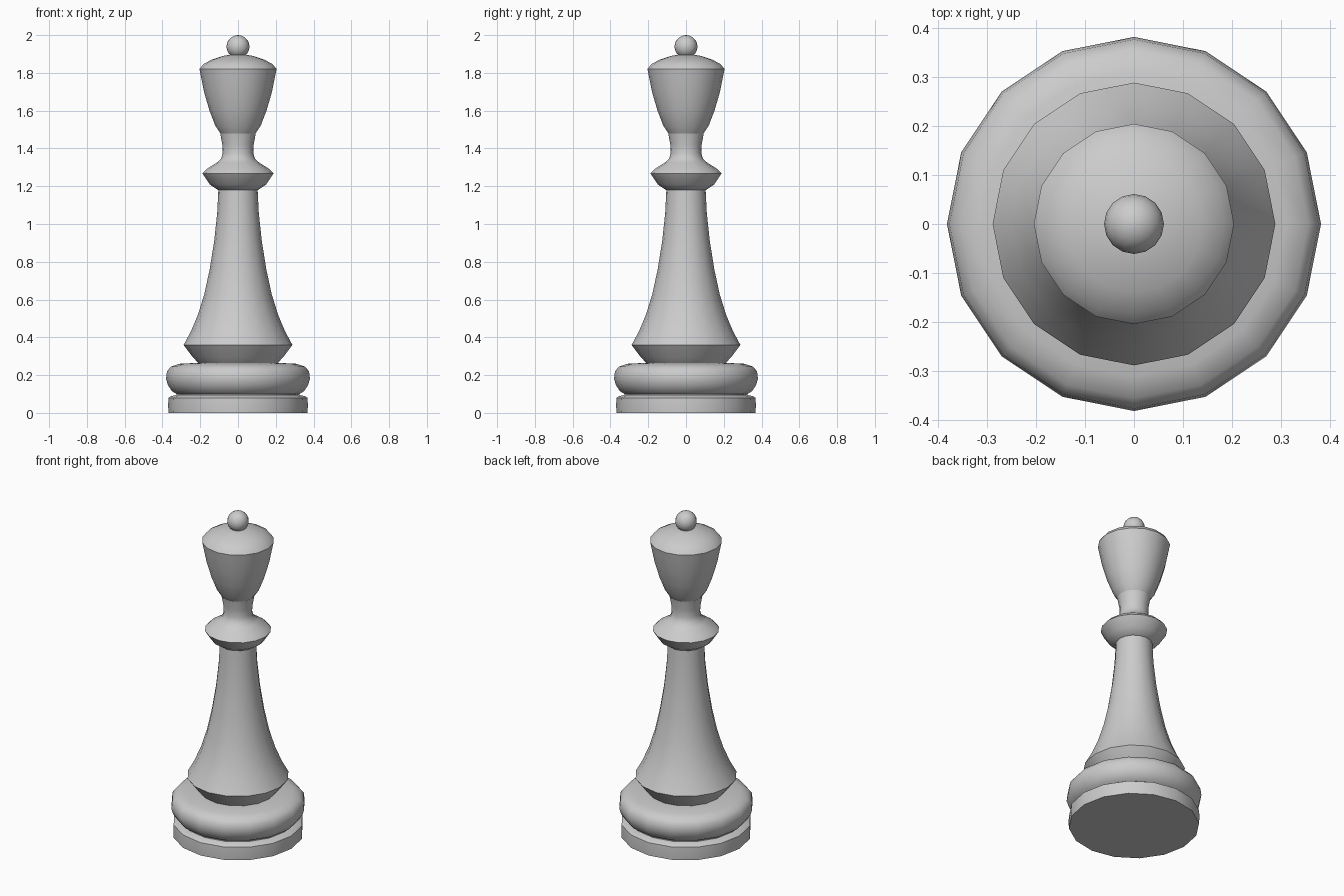
import bpy, bmesh, math

if "Cube" in bpy.data.objects:
    bpy.data.objects.remove(bpy.data.objects["Cube"])

SIDES = 16


def lathe(name, profile, sides=SIDES, offset=0.0):
    """Spin a (radius, height) profile round the z axis; radius 0 makes a pole."""
    bm = bmesh.new()
    rings = []
    for r, z in profile:
        if r == 0:
            rings.append([bm.verts.new((0, 0, z))] * sides)
        else:
            rings.append([bm.verts.new((r * math.cos(offset + math.tau * i / sides),
                                        r * math.sin(offset + math.tau * i / sides), z))
                          for i in range(sides)])
    for low, high in zip(rings, rings[1:]):
        for i in range(sides):
            j = (i + 1) % sides
            corners = list(dict.fromkeys((low[i], low[j], high[j], high[i])))
            bm.faces.new(corners)
    bmesh.ops.recalc_face_normals(bm, faces=bm.faces)
    mesh = bpy.data.meshes.new(name)
    bm.to_mesh(mesh)
    bm.free()
    obj = bpy.data.objects.new(name, mesh)
    bpy.context.collection.objects.link(obj)
    bpy.ops.object.select_all(action='DESELECT')
    obj.select_set(True)
    bpy.context.view_layer.objects.active = obj
    bpy.ops.object.shade_smooth_by_angle(angle=math.radians(40))
    return obj


# Foot disc, groove, rounded ring, flared skirt, tapering stem, collar and neck
lathe("body", [
    (0, 0), (0.368, 0), (0.37, 0.04), (0.368, 0.08), (0.355, 0.088),
    (0.325, 0.095), (0.325, 0.10), (0.35, 0.115), (0.37, 0.145),
    (0.381, 0.18), (0.376, 0.22), (0.355, 0.245), (0.31, 0.26), (0.21, 0.265),
    (0.24, 0.295), (0.288, 0.36),
    (0.25, 0.43), (0.212, 0.52), (0.178, 0.63), (0.15, 0.76),
    (0.126, 0.91), (0.11, 1.06), (0.104, 1.18),
    (0.109, 1.182), (0.15, 1.21), (0.188, 1.268), (0.165, 1.292),
    (0.112, 1.325), (0.09, 1.345), (0.081, 1.375), (0.083, 1.42), (0.094, 1.48),
    (0, 1.48)])

# Goblet-shaped head with domed top
lathe("head", [
    (0, 1.475), (0.092, 1.478), (0.12, 1.52), (0.151, 1.60), (0.18, 1.70),
    (0.196, 1.78), (0.204, 1.82), (0.185, 1.845), (0.14, 1.87),
    (0.08, 1.89), (0.04, 1.896), (0, 1.897)])

# Ball finial
R, CZ, STEPS = 0.061, 1.939, 10
lathe("finial", [(0 if k in (0, STEPS) else R * math.sin(math.pi * k / STEPS),
                  CZ - R * math.cos(math.pi * k / STEPS)) for k in range(STEPS + 1)])
